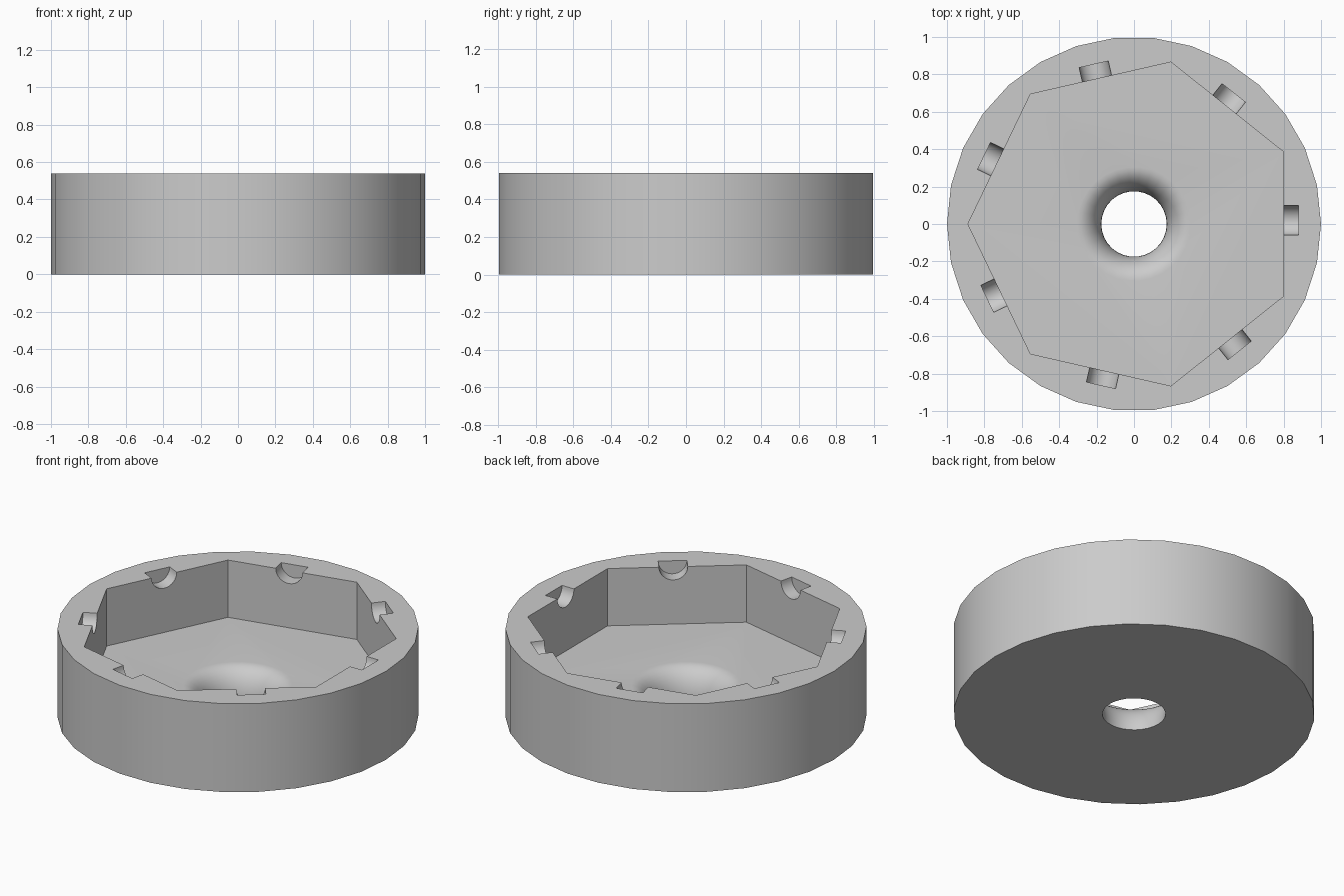
import bpy, bmesh, math
from mathutils import Matrix

if "Cube" in bpy.data.objects:
    bpy.data.objects.remove(bpy.data.objects["Cube"], do_unlink=True)

HEIGHT, FLOOR = 0.54, 0.19
SIDES = 7
APOTHEM = 0.80


def lathe(name, profile, segments, start=0.0):
    """Closed solid from (radius, z) rings, capped at both ends."""
    bm = bmesh.new()
    rings = []
    for r, z in profile:
        angles = [start + math.tau * i / segments for i in range(segments)]
        rings.append([bm.verts.new((r * math.cos(a), r * math.sin(a), z)) for a in angles])
    for low, high in zip(rings, rings[1:]):
        for i in range(segments):
            j = (i + 1) % segments
            bm.faces.new((low[i], low[j], high[j], high[i]))
    bm.faces.new(rings[0][::-1])
    bm.faces.new(rings[-1])
    mesh = bpy.data.meshes.new(name)
    bm.to_mesh(mesh)
    bm.free()
    obj = bpy.data.objects.new(name, mesh)
    bpy.context.collection.objects.link(obj)
    return obj


grey = bpy.data.materials.new("plain grey")
grey.use_nodes = True
grey.diffuse_color = (0.6, 0.6, 0.6, 1)
grey.node_tree.nodes["Principled BSDF"].inputs["Base Color"].default_value = (0.6, 0.6, 0.6, 1)

# Round body
body = lathe("round_body", [(1, 0), (1, HEIGHT)], 30)
body.data.materials.append(grey)

# Seven-sided pocket
pocket_radius = APOTHEM / math.cos(math.pi / SIDES)
cutters = [lathe("pocket_cutter", [(pocket_radius, FLOOR), (pocket_radius, 1)], SIDES, math.pi)]

# Flared centre hole: rounded lip running down to a straight throat
throat, lip, steps = 0.175, 0.305, 10
flare = [(throat, -0.1)]
for i in range(steps + 1):
    a = math.pi / 2 * i / steps
    flare.append((lip - (lip - throat) * math.cos(a), FLOOR * math.sin(a)))
flare.append((lip, FLOOR + 0.1))
cutters.append(lathe("hole_cutter", flare, 30))

# Half-round notches in the rim, one per pocket side, set slightly off centre
for i in range(SIDES):
    notch = lathe("notch_cutter", [(0.08, 0.7), (0.08, 0.88)], 32)
    notch.data.transform(
        Matrix.Rotation(math.tau * i / SIDES, 4, "Z")
        @ Matrix.Translation((0, 0.02, HEIGHT))
        @ Matrix.Rotation(math.pi / 2, 4, "Y"))
    cutters.append(notch)

# Cut everything out of the body
bpy.ops.object.select_all(action="DESELECT")
body.select_set(True)
bpy.context.view_layer.objects.active = body
for cutter in cutters:
    cutter.hide_render = True
    mod = body.modifiers.new("cut", "BOOLEAN")
    mod.operation = "DIFFERENCE"
    mod.solver = "EXACT"
    mod.object = cutter
    bpy.ops.object.modifier_apply(modifier=mod.name)
    bpy.data.objects.remove(cutter, do_unlink=True)

bpy.ops.object.shade_smooth_by_angle(angle=math.radians(30))
